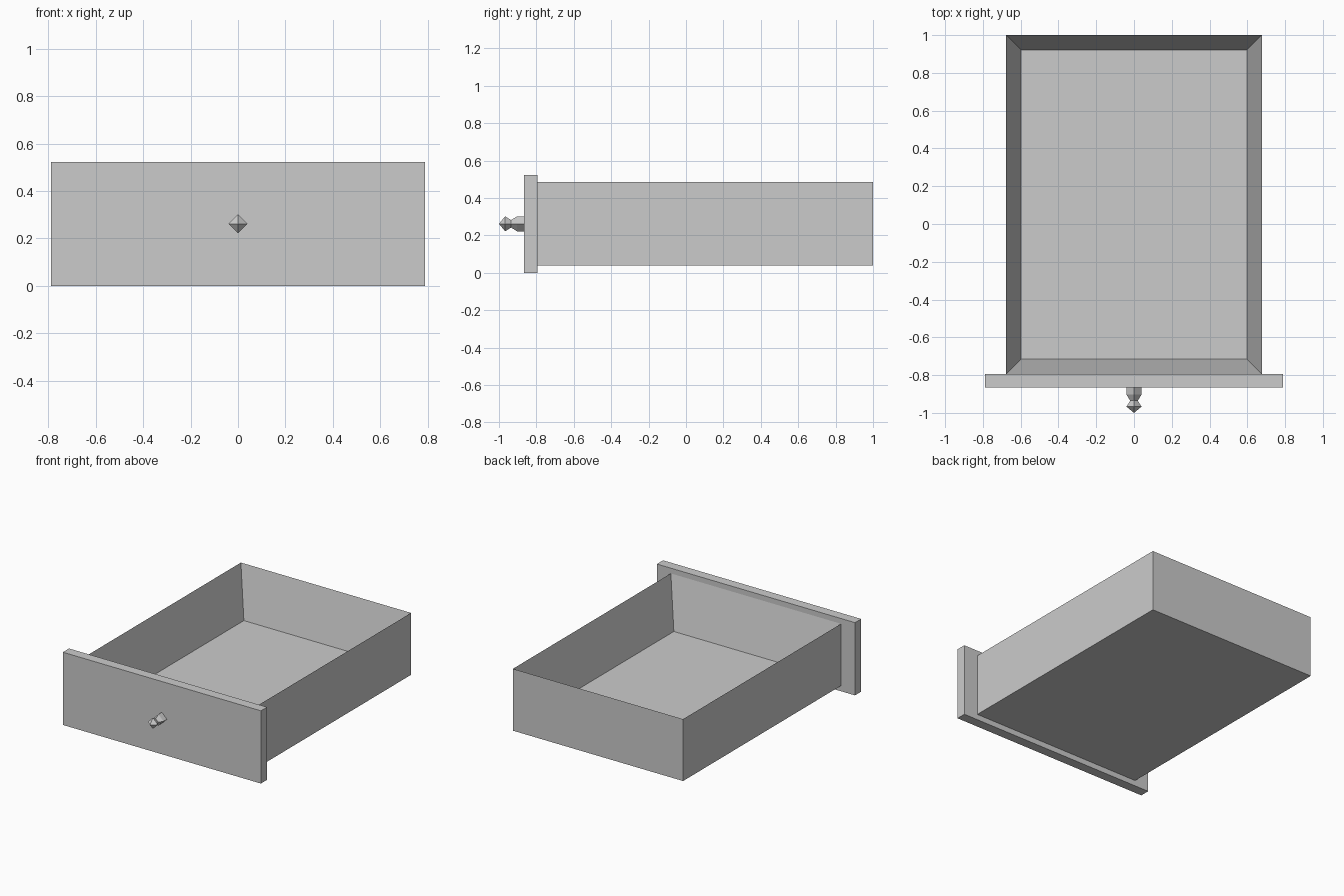
import bpy
import bmesh
from math import cos, sin, pi
from mathutils import Vector

cube = bpy.data.objects.get("Cube")
if cube:
    bpy.data.objects.remove(cube, do_unlink=True)

GREY = (0.6, 0.6, 0.6, 1)
grey = bpy.data.materials.new("plain grey")
grey.use_nodes = True
grey.diffuse_color = GREY
grey.node_tree.nodes["Principled BSDF"].inputs["Base Color"].default_value = GREY


def add_object(name, bm):
    bmesh.ops.recalc_face_normals(bm, faces=bm.faces[:])
    mesh = bpy.data.meshes.new(name)
    bm.to_mesh(mesh)
    bm.free()
    mesh.materials.append(grey)
    obj = bpy.data.objects.new(name, mesh)
    bpy.context.collection.objects.link(obj)
    return obj


def block(low, high):
    low, high = Vector(low), Vector(high)
    bm = bmesh.new()
    bmesh.ops.create_cube(bm, size=1)
    bmesh.ops.scale(bm, vec=high - low, verts=bm.verts)
    bmesh.ops.translate(bm, vec=(low + high) / 2, verts=bm.verts)
    return bm


# Open tray: inset the top face, then sink it to form the inside
tray = block((-0.677, -0.795, 0.04), (0.677, 1, 0.485))
top = max(tray.faces, key=lambda f: f.calc_center_median().z)
bmesh.ops.inset_region(tray, faces=[top], thickness=0.079, use_even_offset=True)
bmesh.ops.translate(tray, vec=(0, 0, -0.366), verts=top.verts)
add_object("drawer_tray", tray)

# Overhanging front panel
add_object("front_panel", block((-0.788, -0.865, 0), (0.788, -0.795, 0.523)))

# Four-sided knob: rings of (y, radius) ending in a point
profile = [(-0.865, 0.04), (-0.903, 0.04), (-0.935, 0.02), (-0.967, 0.04)]
knob = bmesh.new()
rings = []
for y, r in profile:
    rings.append([knob.verts.new((r * cos(i * pi / 2), y, 0.262 + r * sin(i * pi / 2)))
                  for i in range(4)])
tip = knob.verts.new((0, -1, 0.262))
for i in range(4):
    j = (i + 1) % 4
    for a, b in zip(rings, rings[1:]):
        knob.faces.new((a[i], a[j], b[j], b[i]))
    knob.faces.new((rings[-1][i], rings[-1][j], tip))
knob.faces.new(rings[0])
add_object("knob", knob)
